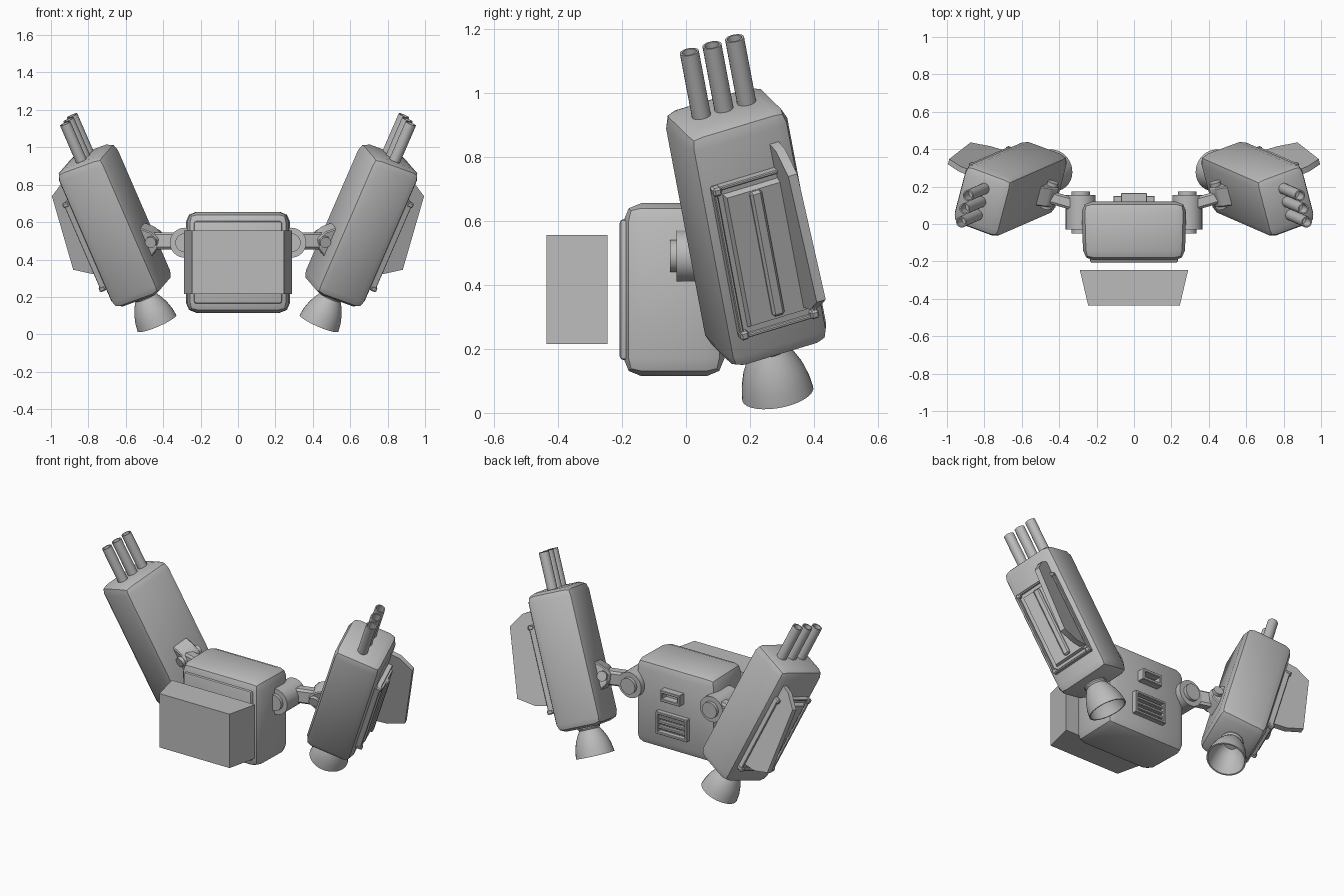
import bpy, bmesh, math
from mathutils import Matrix, Vector

cube = bpy.data.objects.get("Cube")
if cube:
    bpy.data.objects.remove(cube, do_unlink=True)

grey = bpy.data.materials.new("light_grey")
grey.use_nodes = True
GREY = (0.5, 0.5, 0.5, 1)
grey.diffuse_color = GREY
grey.node_tree.nodes["Principled BSDF"].inputs["Base Color"].default_value = GREY

# Frame of the left pod: local x points outward, y backward, z up its axis
axis = Vector((0.39, -0.17, 0.90)).normalized()
back = Vector((-0.25, 0.93, 0.26))
back = (back - axis * back.dot(axis)).normalized()
out = back.cross(axis)
POD = Matrix((out, back, axis)).transposed().to_4x4()
POD.translation = (0.66, 0.188, 0.582)
WORLD = Matrix.Identity(4)


def finish(name, bm, frame=WORLD, mirror=False, angle=35):
    bm.transform(frame)
    bmesh.ops.recalc_face_normals(bm, faces=bm.faces)
    mesh = bpy.data.meshes.new(name)
    bm.to_mesh(mesh)
    bm.free()
    for p in mesh.polygons:
        p.use_smooth = True
    mesh.set_sharp_from_angle(angle=math.radians(angle))
    mesh.materials.append(grey)
    obj = bpy.data.objects.new(name, mesh)
    bpy.context.collection.objects.link(obj)
    if mirror:
        mod = obj.modifiers.new("Mirror", 'MIRROR')
        mod.use_mirror_merge = False
    return obj


def box(name, lo, hi, bevel=0.0, segments=2, frame=WORLD, mirror=False, shape=None):
    """Box between two corners; shape may move each vertex before bevelling."""
    lo, hi = Vector(lo), Vector(hi)
    bm = bmesh.new()
    bmesh.ops.create_cube(bm, size=1)
    for v in bm.verts:
        v.co = Vector([(lo[i] + hi[i]) / 2 + v.co[i] * (hi[i] - lo[i]) for i in range(3)])
        if shape:
            shape(v.co)
    if bevel:
        bmesh.ops.bevel(bm, geom=bm.edges[:], offset=bevel, segments=segments,
                        profile=0.5, affect='EDGES')
    return finish(name, bm, frame, mirror)


def lathe(name, profile, frame, steps=32, mirror=True):
    """Turn (radius, height) points about the local z axis."""
    bm = bmesh.new()
    verts = [bm.verts.new((r, 0, h)) for r, h in profile]
    edges = [bm.edges.new(pair) for pair in zip(verts, verts[1:])]
    bmesh.ops.spin(bm, geom=verts + edges, axis=(0, 0, 1), cent=(0, 0, 0),
                   angle=math.tau, steps=steps)
    bmesh.ops.remove_doubles(bm, verts=bm.verts, dist=0.0001)
    return finish(name, bm, frame, mirror)


def prism(name, outline, y0, y1, frame, mirror=True, bevel=0.0):
    """Extrude an (x, z) outline from y0 to y1."""
    bm = bmesh.new()
    face = bm.faces.new([bm.verts.new((x, y0, z)) for x, z in outline])
    made = bmesh.ops.extrude_face_region(bm, geom=[face])["geom"]
    bmesh.ops.translate(bm, vec=(0, y1 - y0, 0),
                        verts=[g for g in made if isinstance(g, bmesh.types.BMVert)])
    if bevel:
        bmesh.ops.bevel(bm, geom=bm.edges[:], offset=bevel, segments=1, affect='EDGES')
    return finish(name, bm, frame, mirror)


# Central body
def narrow_front(co):
    if co.y < 0:
        co.x *= 0.97


box("body", (-0.28, -0.195, 0.115), (0.28, 0.12, 0.655), 0.055, shape=narrow_front)
box("front_plate", (-0.235, -0.207, 0.165), (0.235, -0.17, 0.605), 0.012)


# Separate chest block, narrowing towards the front
def taper_block(co):
    if co.y < -0.3:
        co.x *= 0.845


box("chest_block", (-0.29, -0.435, 0.215), (0.29, -0.245, 0.555), shape=taper_block)


# Framed openings on the back of the body
def frame_on_back(name, half, z0, z1, depth, rim):
    y0, y1 = 0.105, 0.12 + depth
    for side, x in (("left", half - rim), ("right", -half)):
        box(f"{name}_{side}", (x, y0, z0), (x + rim, y1, z1), 0.003, 1)
    for side, z in (("bottom", z0), ("top", z1 - rim)):
        box(f"{name}_{side}", (-half, y0, z), (half, y1, z + rim), 0.003, 1)


frame_on_back("vent_frame", 0.11, 0.23, 0.37, 0.03, 0.016)
for i in range(3):
    z = 0.262 + i * 0.032
    box(f"vent_slat_{i + 1}", (-0.1, 0.105, z), (0.1, 0.14, z + 0.016), 0.003, 1)
frame_on_back("latch_frame", 0.07, 0.45, 0.52, 0.045, 0.018)

# Shoulder hinges and arms
HINGE = Matrix.Translation((0.285, 0, 0.49)) @ Matrix.Rotation(-math.pi / 2, 4, 'X')
lathe("shoulder_hinge", [(0, -0.05), (0.05, -0.05), (0.05, -0.03), (0.08, -0.03),
                         (0.08, 0.155), (0.05, 0.155), (0.05, 0.175), (0, 0.175)], HINGE)


def bend_arm(co):
    if co.x > 0.4:
        co.y += 0.055


box("arm", (0.3, 0.065, 0.455), (0.49, 0.135, 0.545), 0.012, 1, mirror=True, shape=bend_arm)
prism("pod_bracket", [(-0.12, -0.23), (-0.19, -0.19), (-0.215, -0.14), (-0.19, -0.09),
                      (-0.12, -0.03)], -0.055, 0.055, POD, bevel=0.006)
PIN = POD @ Matrix.Translation((-0.175, 0, -0.14)) @ Matrix.Rotation(-math.pi / 2, 4, 'X')
lathe("bracket_pin", [(0, -0.075), (0.03, -0.075), (0.03, 0.075), (0, 0.075)], PIN, 20)

# Pod shells
box("pod", (-0.145, -0.17, -0.407), (0.145, 0.17, 0.407), 0.05, 2, POD, True)

# Outer panel: backing plate, rim, raised slab and central rib
PANEL = POD @ Matrix.Translation((0.145, 0, -0.03))
box("panel_base", (-0.02, -0.13, -0.26), (0.015, 0.13, 0.26), 0.006, 1, PANEL, True)
for name, y in (("front", -0.13), ("back", 0.118)):
    box(f"panel_rim_{name}", (0, y, -0.26), (0.028, y + 0.012, 0.26), 0.003, 1, PANEL, True)
for name, z in (("bottom", -0.26), ("top", 0.248)):
    box(f"panel_rim_{name}", (0, -0.13, z), (0.028, 0.13, z + 0.012), 0.003, 1, PANEL, True)


def shrink_slab(co):
    if co.x > 0.02:
        co.y *= 0.88
        co.z *= 0.94


box("panel_slab", (0, -0.105, -0.235), (0.035, 0.105, 0.235), frame=PANEL, mirror=True,
    shape=shrink_slab)
box("panel_rib", (0.02, -0.02, -0.21), (0.05, 0.02, 0.22), 0.008, 1, PANEL, True)
for i, (y, z) in enumerate([(a, b) for a in (-0.118, 0.118) for b in (-0.248, 0.248)]):
    box(f"panel_bolt_{i + 1}", (0, y - 0.014, z - 0.014), (0.036, y + 0.014, z + 0.014),
        0.006, 1, PANEL, True)

# Fin along the back edge of the panel
prism("fin", [(0.14, 0.31), (0.2, 0.305), (0.29, 0.25), (0.345, -0.165), (0.25, -0.225),
              (0.14, -0.25)], 0.085, 0.115, POD)

# Gun barrels with hollow tips
for i in (-1, 0, 1):
    lathe(f"barrel_{i + 2}", [(0, 0.38), (0.03, 0.38), (0.03, 0.627), (0.023, 0.627),
                              (0.023, 0.56), (0, 0.56)],
          POD @ Matrix.Translation((0, i * 0.076, 0)), 20)

# Thruster bells, hollow from below
lathe("thruster", [(0, -0.39), (0.062, -0.39), (0.066, -0.415), (0.06, -0.425),
                   (0.075, -0.45), (0.094, -0.49), (0.107, -0.535), (0.113, -0.578),
                   (0.105, -0.578), (0.096, -0.53), (0.07, -0.46), (0.04, -0.43),
                   (0, -0.43)], POD)
